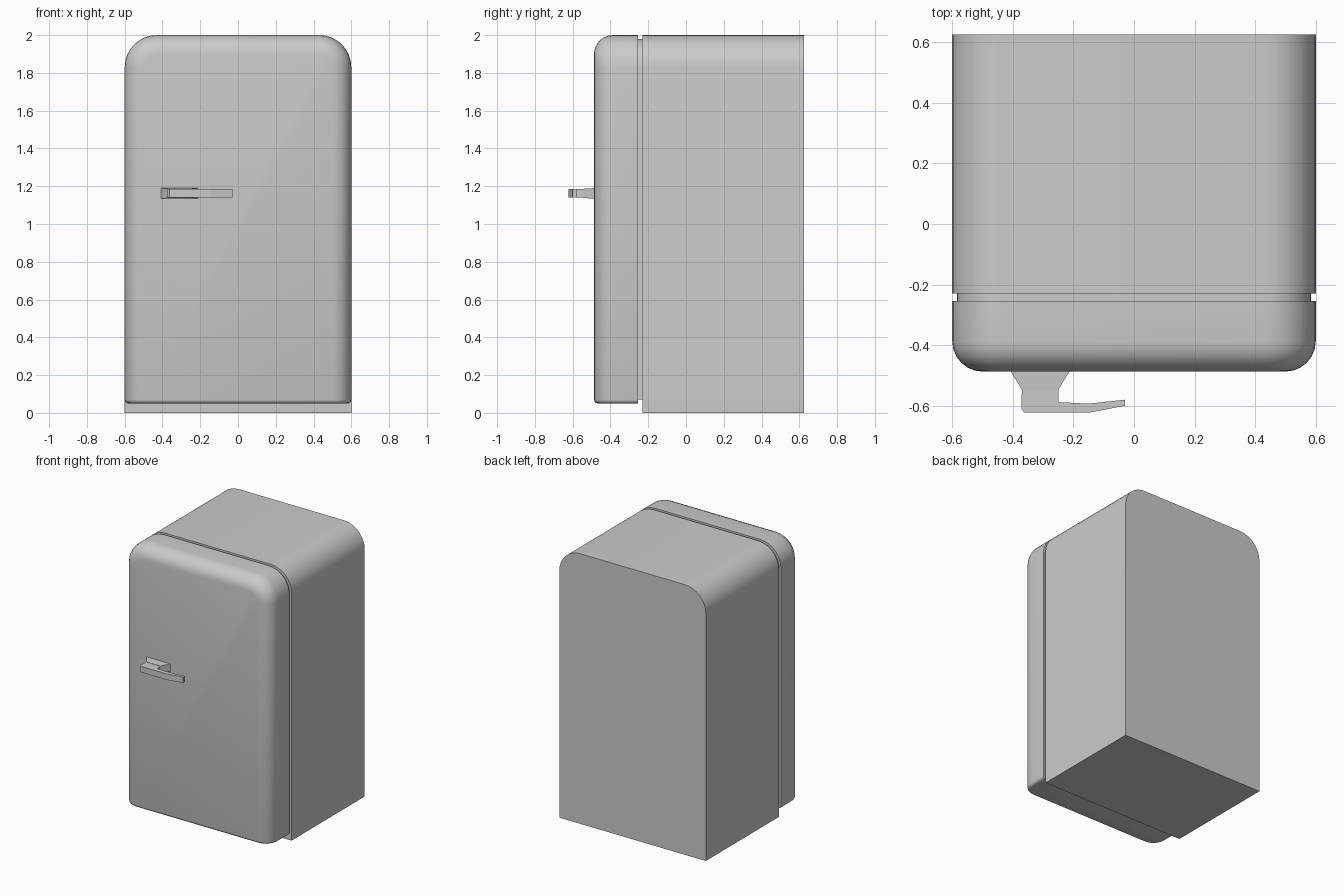
import bpy, bmesh
from mathutils import Vector

if "Cube" in bpy.data.objects:
    bpy.data.objects.remove(bpy.data.objects["Cube"])


def finish(bm, name, smooth=True):
    bmesh.ops.recalc_face_normals(bm, faces=bm.faces)
    me = bpy.data.meshes.new(name)
    bm.to_mesh(me)
    bm.free()
    ob = bpy.data.objects.new(name, me)
    bpy.context.collection.objects.link(ob)
    if smooth:
        bpy.ops.object.select_all(action='DESELECT')
        ob.select_set(True)
        bpy.context.view_layer.objects.active = ob
        bpy.ops.object.shade_smooth_by_angle(angle=0.6)
    return ob


def bevel(bm, test, radius, segments):
    edges = [e for e in bm.edges if test(*[v.co for v in e.verts])]
    bmesh.ops.bevel(bm, geom=edges, offset=radius, offset_type='OFFSET',
                    segments=segments, profile=0.5, affect='EDGES', clamp_overlap=False)


def near(a, b):
    return abs(a - b) < 1e-4


def arched_box(hw, y0, y1, z0, z1, radius):
    """Box whose two top corners are rounded in the front view."""
    bm = bmesh.new()
    bmesh.ops.create_cube(bm, size=1)
    for v in bm.verts:
        v.co = Vector((v.co.x * 2 * hw,
                       y0 if v.co.y < 0 else y1,
                       z0 if v.co.z < 0 else z1))
    bevel(bm, lambda a, b: near(a.z, z1) and near(b.z, z1) and near(a.x, b.x), radius, 8)
    return bm


def extrude_plan(points, z0, z1):
    bm = bmesh.new()
    face = bm.faces.new([bm.verts.new((x, y, z0)) for x, y in points])
    new = bmesh.ops.extrude_face_region(bm, geom=[face], use_keep_orig=True)["geom"]
    for v in new:
        if isinstance(v, bmesh.types.BMVert):
            v.co.z = z1
    return bm


FRONT, BACK, BOTTOM = -0.487, -0.254, 0.05

# Cabinet and the recessed seal between cabinet and door
finish(arched_box(0.6, -0.23, 0.625, 0, 2, 0.17), "cabinet")
finish(arched_box(0.585, -0.26, -0.225, 0.07, 1.98, 0.155), "door_seal")

# Door: broad fillet on sides and top of the front, fine fillet at the bottom
bm = arched_box(0.6, FRONT, BACK, BOTTOM, 2, 0.17)
bevel(bm, lambda a, b: near(a.y, FRONT) and near(b.y, FRONT)
      and not (near(a.z, BOTTOM) and near(b.z, BOTTOM)), 0.1, 6)
bevel(bm, lambda a, b: near(a.z, BOTTOM) and near(b.z, BOTTOM)
      and not (near(a.y, BACK) and near(b.y, BACK)), 0.02, 3)
finish(bm, "door")

# Handle base: flared block against the door
bm = extrude_plan([(-0.41, FRONT + 0.005), (-0.37, -0.547), (-0.25, -0.547),
                   (-0.21, FRONT + 0.005)], 1.134, 1.19)
for v in bm.verts:
    if v.co.y < -0.54:
        v.co.z = 1.162 + (v.co.z - 1.162) * 0.86
finish(bm, "handle_base", False)

# Handle grip: stem and slightly bent lever
finish(extrude_plan([(-0.37, -0.545), (-0.372, -0.61), (-0.362, -0.623), (-0.15, -0.623),
                     (-0.03, -0.6), (-0.03, -0.58), (-0.15, -0.593), (-0.25, -0.588),
                     (-0.25, -0.545)], 1.14, 1.184), "handle_grip", False)
